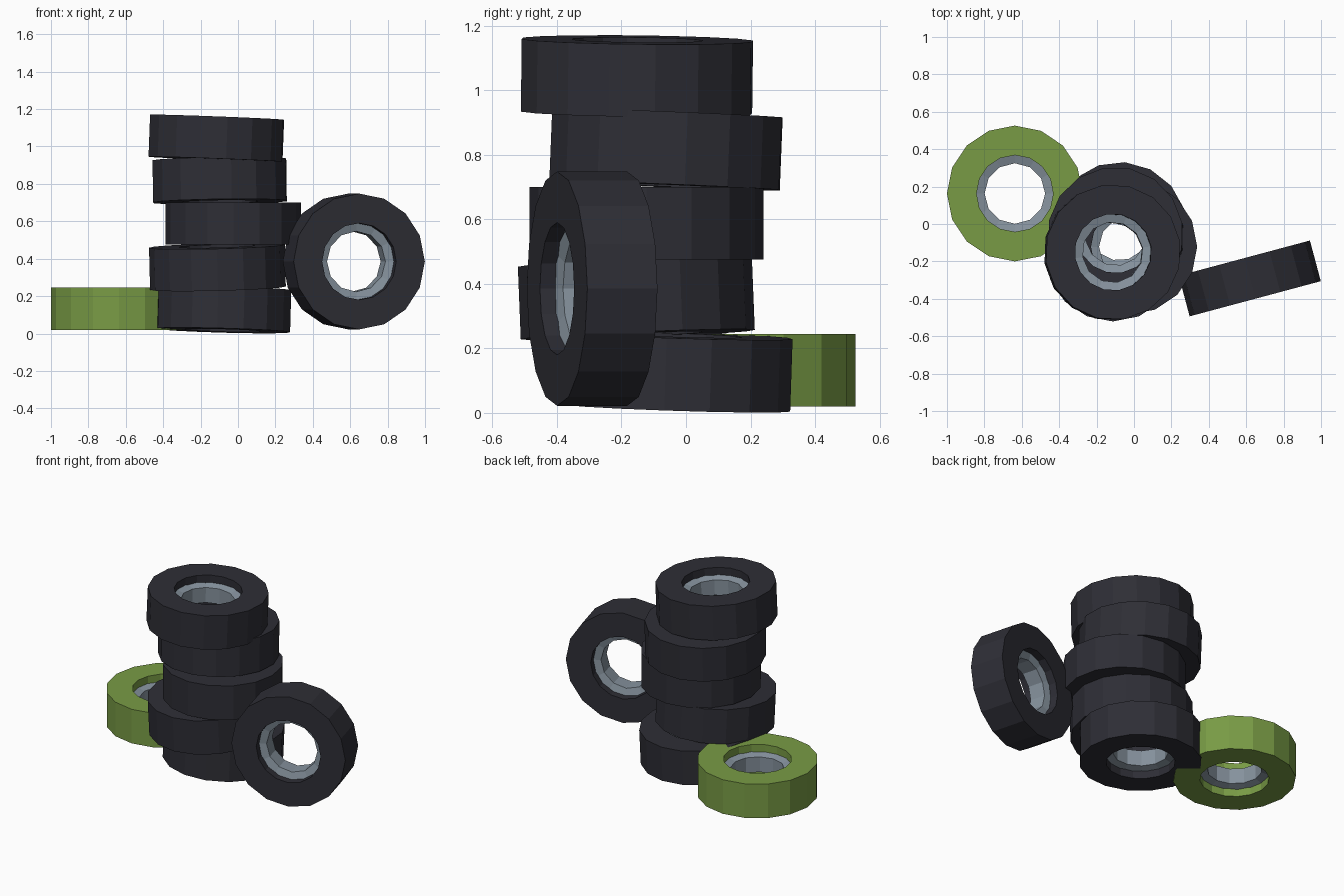
import bpy, bmesh, math
from mathutils import Vector, Matrix

cube = bpy.data.objects.get("Cube")
if cube:
    bpy.data.objects.remove(cube, do_unlink=True)


def make_material(name, rgb):
    mat = bpy.data.materials.new(name)
    mat.use_nodes = True
    color = (*rgb, 1.0)
    mat.diffuse_color = color
    bsdf = mat.node_tree.nodes["Principled BSDF"]
    bsdf.inputs["Base Color"].default_value = color
    bsdf.inputs["Roughness"].default_value = 0.8
    return mat


RUBBER = make_material("dark_rubber", (0.027, 0.027, 0.036))
GREEN = make_material("green_rubber", (0.19, 0.33, 0.06))
METAL = make_material("grey_metal", (0.235, 0.285, 0.335))


def lathe(name, profile, sides, mat, matrix):
    """Spin a closed (radius, height) profile around the local z axis."""
    bm = bmesh.new()
    rings = []
    for i in range(sides):
        a = math.tau * i / sides
        rings.append([bm.verts.new((r * math.cos(a), r * math.sin(a), z))
                      for r, z in profile])
    count = len(profile)
    for i in range(sides):
        here, there = rings[i], rings[(i + 1) % sides]
        for j in range(count):
            k = (j + 1) % count
            bm.faces.new((here[j], there[j], there[k], here[k]))
    bmesh.ops.recalc_face_normals(bm, faces=bm.faces)
    mesh = bpy.data.meshes.new(name)
    bm.to_mesh(mesh)
    bm.free()
    mesh.materials.append(mat)
    obj = bpy.data.objects.new(name, mesh)
    obj.matrix_world = matrix
    bpy.context.collection.objects.link(obj)
    return obj


# Cross-sections: square tyre wall, and a recessed rim with a sloped lip
R, H = 0.363, 0.1125
TYRE = [(R, -H), (R, H), (0.205, H), (0.205, -H)]
RIM = [(0.212, -0.065), (0.212, 0.065), (0.162, 0.05), (0.162, -0.05)]


def wheel(name, center, axis, spin, mat):
    turn = Vector((0, 0, 1)).rotation_difference(Vector(axis).normalized())
    matrix = (Matrix.Translation(center) @ turn.to_matrix().to_4x4()
              @ Matrix.Rotation(math.radians(spin), 4, 'Z'))
    lathe(name + "_tyre", TYRE, 16, mat, matrix)
    lathe(name + "_rim", RIM, 12, METAL, matrix)


# Stack of five, bottom to top: centre, slope along x, slope along y, spin
STACK = [
    ((-0.08, -0.035, 0.129), -0.028, -0.033, 18),
    ((-0.11, -0.154, 0.355), 0.025, 0.04, 0),
    ((-0.025, -0.122, 0.588), 0.0, 0.0, 0),
    ((-0.098, -0.062, 0.817), 0.014, -0.04, 10),
    ((-0.116, -0.152, 1.044), -0.038, -0.012, 9),
]
for i, (center, sx, sy, spin) in enumerate(STACK, 1):
    wheel(f"stack_{i}", center, (-sx, -sy, 1), spin, RUBBER)

# Green one lying flat
wheel("green", (-0.637, 0.163, 0.1325), (0, 0, 1), 0, GREEN)

# Upright one leaning beside the stack
yaw = math.radians(15)
wheel("upright", (0.619, -0.291, 0.385), (math.sin(yaw), -math.cos(yaw), 0), 15, RUBBER)
